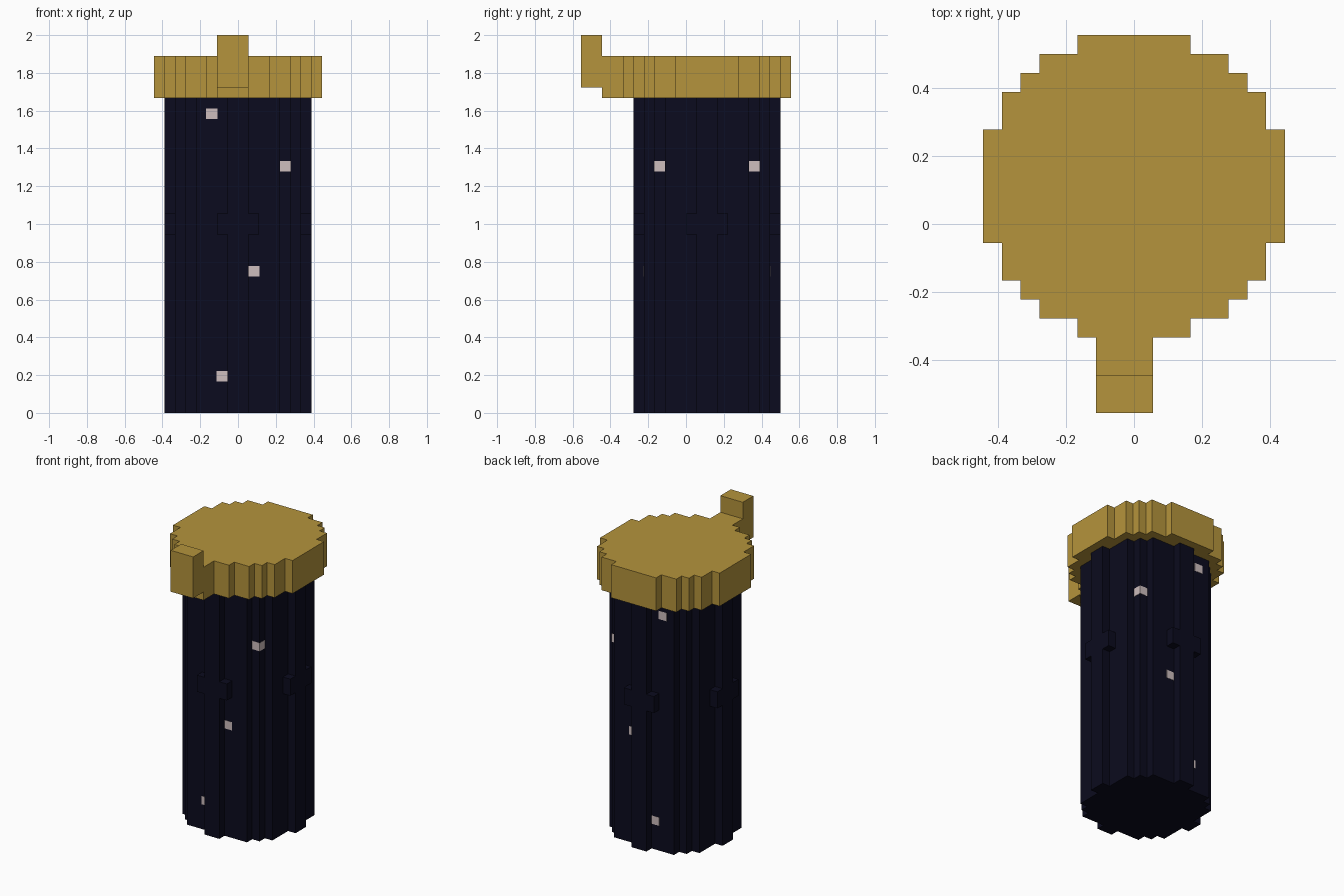
import bpy, bmesh
from math import sqrt, floor
from mathutils import Vector

if "Cube" in bpy.data.objects:
    bpy.data.objects.remove(bpy.data.objects["Cube"])

U = 2 / 36      # one block
CY = 2          # centre of the round parts along y, in blocks


def material(name, rgb):
    m = bpy.data.materials.new(name)
    m.use_nodes = True
    m.diffuse_color = (*rgb, 1)
    m.node_tree.nodes["Principled BSDF"].inputs["Base Color"].default_value = (*rgb, 1)
    return m


NAVY = material("dark navy", (0.0033, 0.0033, 0.013))
GOLD = material("old gold", (0.462, 0.296, 0.045))
PALE = material("pale pink grey", (0.61, 0.51, 0.51))


def extrude(name, points, direction, mat):
    """Solid made by sweeping a flat outline (in blocks) along a direction."""
    bm = bmesh.new()
    base = bm.faces.new([bm.verts.new(Vector(p) * U) for p in points])
    top = bmesh.ops.extrude_face_region(bm, geom=[base])["geom"]
    verts = [v for v in top if isinstance(v, bmesh.types.BMVert)]
    bmesh.ops.translate(bm, verts=verts, vec=Vector(direction) * U)
    bmesh.ops.recalc_face_normals(bm, faces=bm.faces)
    mesh = bpy.data.meshes.new(name)
    bm.to_mesh(mesh)
    bm.free()
    mesh.materials.append(mat)
    obj = bpy.data.objects.new(name, mesh)
    bpy.context.collection.objects.link(obj)
    return obj


def box(name, lo, hi, mat):
    (x0, y0, z0), (x1, y1, z1) = lo, hi
    pts = [(x0, y0, z0), (x1, y0, z0), (x1, y1, z0), (x0, y1, z0)]
    return extrude(name, pts, (0, 0, z1 - z0), mat)


def stepped_disc(name, rows, radius, z0, z1, mat):
    """Round prism with a block-stepped outline."""
    halves = [floor(sqrt(radius ** 2 - (i + 0.5) ** 2) + 0.5) for i in range(rows)]
    quarter = []
    for i, h in enumerate(halves):
        if i == rows - 1 or halves[i + 1] != h:
            if quarter:
                quarter.append((h, quarter[-1][1]))
            quarter.append((h, i + 1))
    half = quarter + [(-x, y) for x, y in reversed(quarter)]
    ring = half + [(-x, -y) for x, y in half]
    return extrude(name, [(x, y + CY, z0) for x, y in ring], (0, 0, z1 - z0), mat)


# Body and lid
stepped_disc("body", 7, 6.6, 0, 30, NAVY)
stepped_disc("lid", 8, 8, 30, 34, GOLD)

# Small lugs beside each of the four ribs, at mid height
for side in (-1, 1):
    for across in (-1, 1):
        a, b = sorted((across, across * 2))
        c, d = sorted((side * 6, side * 7))
        box("rib_lug", (a, c + CY, 17), (b, d + CY, 19), NAVY)
        box("rib_lug", (c, a + CY, 17), (d, b + CY, 19), NAVY)

# Raised latch at the front of the lid
latch = [(-6, 30), (-6, 34), (-8, 34), (-8, 36), (-10, 36), (-10, 31), (-8, 31), (-8, 30)]
extrude("latch", [(-2, y, z) for y, z in latch], (3, 0, 0), GOLD)

# Pale specks, mirrored front and back
E = 0.03
for x, y, z in [(-3, 5, 28), (4, 4, 23), (1, 5, 13), (-2, 5, 3)]:
    for y0 in (CY + y, CY - y - 1):
        box("speck", (x - E, y0 - E, z), (x + 1 + E, y0 + 1 + E, z + 1), PALE)
